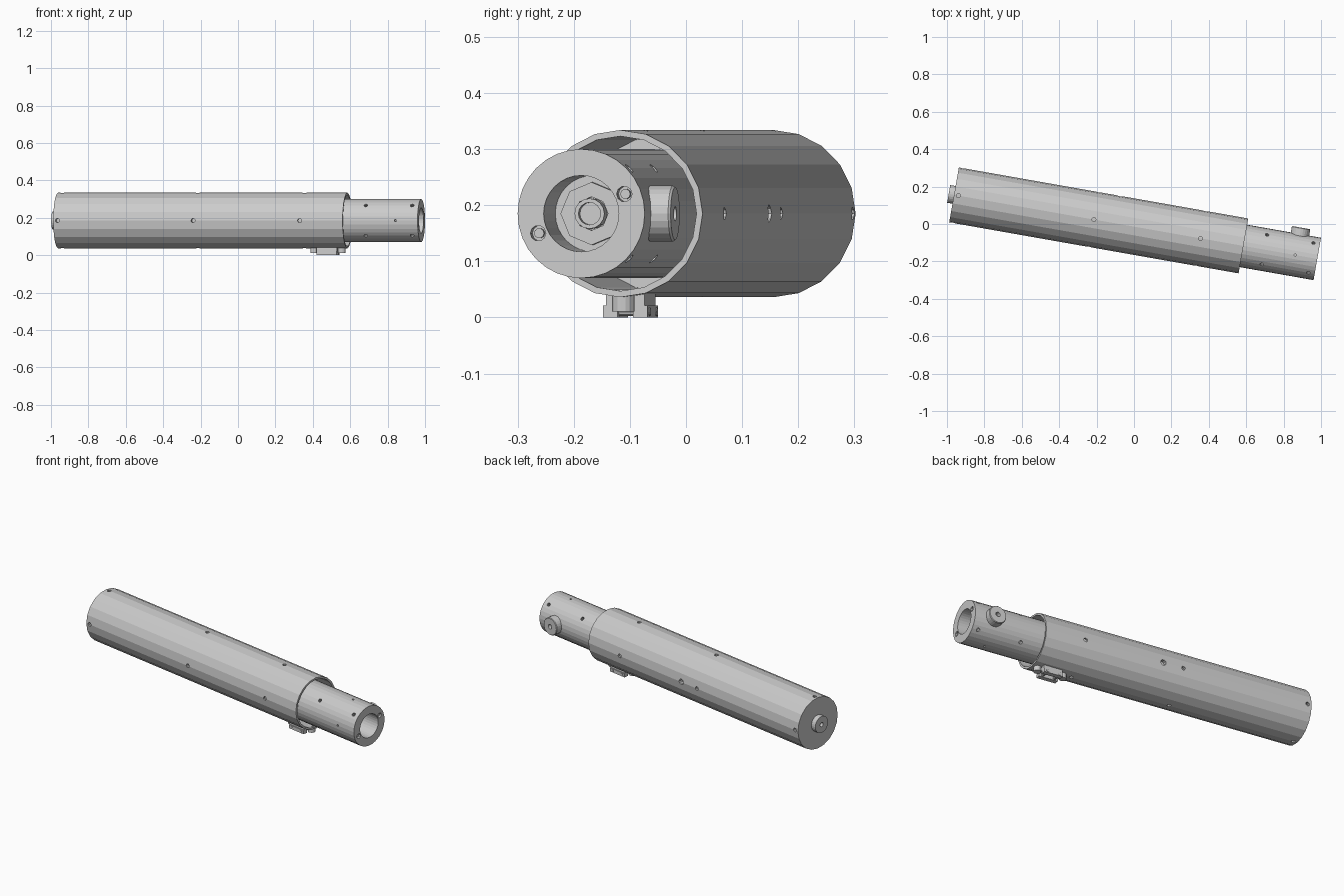
import bpy, bmesh, math
from mathutils import Matrix, Vector

if "Cube" in bpy.data.objects:
    bpy.data.objects.remove(bpy.data.objects["Cube"])

# Everything is built along local x (tube axis), then placed by this frame
FRAME = Matrix.Translation((0, -0.014, 0.185)) @ Matrix.Rotation(math.radians(-10), 4, 'Z')


def finish(name, bm):
    bmesh.ops.recalc_face_normals(bm, faces=bm.faces[:])
    me = bpy.data.meshes.new(name)
    bm.to_mesh(me)
    bm.free()
    ob = bpy.data.objects.new(name, me)
    ob.matrix_world = FRAME
    bpy.context.collection.objects.link(ob)
    return ob


def add_lathe(bm, profile, seg, origin=(0, 0, 0), axis=(1, 0, 0)):
    """Revolve (distance, radius) points around an axis."""
    rot = Vector((1, 0, 0)).rotation_difference(Vector(axis)).to_matrix()
    rings = []
    for d, r in profile:
        n = 1 if r == 0 else seg
        ring = []
        for i in range(n):
            a = 2 * math.pi * i / seg
            p = Vector((d, r * math.cos(a), r * math.sin(a)))
            ring.append(bm.verts.new(Vector(origin) + rot @ p))
        rings.append(ring)
    for a, b in zip(rings, rings[1:]):
        for i in range(seg):
            j = (i + 1) % seg
            quad = [a[i % len(a)], a[j % len(a)], b[j % len(b)], b[i % len(b)]]
            bm.faces.new(list(dict.fromkeys(quad)))


def lathe(name, profile, seg, origin=(0, 0, 0), axis=(1, 0, 0)):
    bm = bmesh.new()
    add_lathe(bm, profile, seg, origin, axis)
    return finish(name, bm)


def box(name, lo, hi):
    bm = bmesh.new()
    lo, hi = Vector(lo), Vector(hi)
    size = hi - lo
    bmesh.ops.create_cube(bm, size=1, matrix=Matrix.Translation((lo + hi) / 2)
                          @ Matrix.Diagonal((*size, 1)))
    return finish(name, bm)


def rod(d0, d1, r):
    return [(d0, 0), (d0, r), (d1, r), (d1, 0)]


def radial(deg):
    a = math.radians(deg)
    return (0, math.cos(a), math.sin(a))


def drill(ob, holes):
    """holes: (origin, axis, start, end, radius)"""
    bm = bmesh.new()
    for origin, axis, d0, d1, r in holes:
        add_lathe(bm, rod(d0, d1, r), 10, origin, axis)
    cutter = finish("cutter", bm)
    cutter.hide_render = True
    mod = ob.modifiers.new("holes", 'BOOLEAN')
    mod.operation, mod.solver, mod.object = 'DIFFERENCE', 'EXACT', cutter
    bpy.context.view_layer.objects.active = ob
    bpy.ops.object.modifier_apply(modifier=mod.name)
    bpy.data.objects.remove(cutter)


# Large outer tube, open at the right end
main = lathe("main_tube", [(-.977, 0), (-.977, .149), (.594, .149), (.594, .138),
                           (.2, .138), (.2, 0)], 20)
holes = [((s, 0, 0), radial(a), .125, .17, .011)
         for s in (-.954, -.218, .361) for a in (0, 90, 180, 270)]
holes.append(((-.1, 0, 0), radial(0), .125, .17, .016))
drill(main, holes)

# Narrow inner tube with a blind bore
inner = lathe("inner_tube", [(.19, 0), (.19, .115), (.995, .115), (.995, .068),
                             (.875, .068), (.875, 0)], 32)
holes = [((s, 0, 0), radial(a), .09, .13, .010)
         for s in (.708, .96) for a in (45, 135, 225, 315)]
holes += [((.875, 0, 0), radial(a), .09, .13, .006) for a in (90, 180, 270)]
holes += [((0, k * .078, k * .035), (1, 0, 0), .975, 1.02, .014) for k in (1, -1)]
drill(inner, holes)
for k in (1, -1):
    lathe("end_screw", rod(.97, .985, .009), 10, (0, k * .078, k * .035))

# Fitting at the bottom of the bore
lathe("bore_collar", [(.87, 0), (.87, .056), (.89, .056), (.89, .03), (.88, .03), (.88, 0)], 8)
lathe("bore_stud", [(.87, 0), (.87, .027), (.91, .027), (.91, .02), (.895, .02), (.895, 0)], 16)

# Rear boss with centre hole
lathe("rear_boss", [(-.97, 0), (-.97, .048), (-1.006, .048), (-1.006, .012),
                    (-.985, .012), (-.985, 0)], 24)

# Side knob with centre hole
lathe("side_knob", [(.105, 0), (.105, .05), (.146, .05), (.15, .047), (.15, .013),
                    (.125, .013), (.125, 0)], 24, (.881, 0, 0), (0, 1, 0))

# Mounting shoe under the main tube
C = .488
box("shoe_base", (C - .055, -.035, -.166), (C + .055, .035, -.143))
for k in (1, -1):
    y0, y1 = sorted((k * .014, k * .040))
    box("shoe_rail", (C - .055, y0, -.185), (C + .055, y1, -.164))
    lathe("shoe_foot", rod(.135, .174, .02), 16, (C + k * .075, 0, 0), (0, 0, -1))
    lathe("shoe_screw", rod(-.042, .042, .008), 10, (C + k * .035, 0, -.175), (0, 1, 0))
